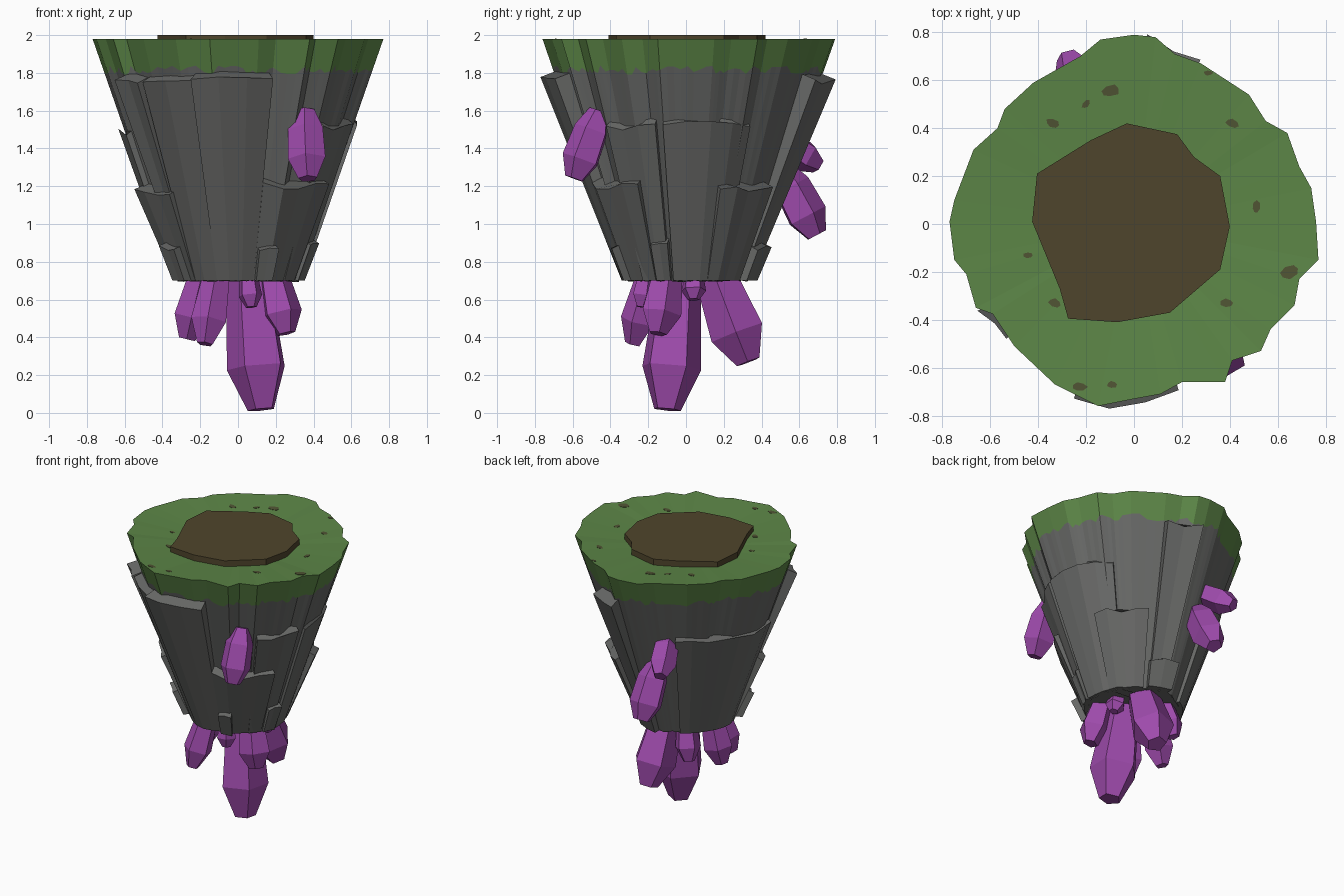
import bpy, bmesh, math, random
from mathutils import Vector

if "Cube" in bpy.data.objects:
    bpy.data.objects.remove(bpy.data.objects["Cube"])
random.seed(4)

def mat(name, c):
    m = bpy.data.materials.new(name)
    m.diffuse_color = (*c, 1)
    m.use_nodes = True
    m.node_tree.nodes["Principled BSDF"].inputs["Base Color"].default_value = m.diffuse_color
    return m

ROCK = mat("grey rock", (0.137, 0.140, 0.135))
GRASS = mat("green grass", (0.108, 0.240, 0.063))
DIRT = mat("brown dirt", (0.078, 0.059, 0.025))
PATCH = mat("bare patch", (0.080, 0.088, 0.034))
CRYSTAL = mat("purple crystal", (0.345, 0.070, 0.415))

def make(name, verts, faces, mats, idx=None):
    me = bpy.data.meshes.new(name)
    me.from_pydata([tuple(v) for v in verts], [], faces)
    for m in mats:
        me.materials.append(m)
    if idx:
        for p, i in zip(me.polygons, idx):
            p.material_index = i
    bm = bmesh.new()
    bm.from_mesh(me)
    bmesh.ops.recalc_face_normals(bm, faces=bm.faces)
    bm.to_mesh(me)
    bm.free()
    ob = bpy.data.objects.new(name, me)
    bpy.context.collection.objects.link(ob)
    return ob

def loft(name, rings, mats, ring_mats=None):
    """Closed skin through rings of equal point count, capped at both ends."""
    n = len(rings[0])
    verts = [v for r in rings for v in r]
    faces, idx = [], []
    for k in range(len(rings) - 1):
        for i in range(n):
            j = (i + 1) % n
            faces.append((k*n + i, k*n + j, (k+1)*n + j, (k+1)*n + i))
            idx.append(ring_mats[k] if ring_mats else 0)
    faces += [tuple(range(n))[::-1], tuple(range((len(rings)-1)*n, len(rings)*n))]
    idx += [idx[0], idx[-1]]
    return make(name, verts, faces, mats, idx)

# Rim outline of the island seen from above
RIM = [(0, .79), (.09, .78), (.17, .71), (.28, .67), (.48, .54), (.55, .43), (.64, .38),
       (.69, .24), (.74, .15), (.76, .01), (.77, -.15), (.69, -.23), (.67, -.34), (.57, -.44),
       (.53, -.53), (.41, -.57), (.38, -.66), (.20, -.66), (.11, -.71), (0, -.73), (-.15, -.76),
       (-.33, -.67), (-.50, -.51), (-.59, -.375), (-.66, -.35), (-.70, -.21), (-.75, -.15),
       (-.77, .01), (-.75, .10), (-.67, .31), (-.57, .40), (-.54, .48), (-.42, .59),
       (-.225, .70), (-.14, .77)]
Z0, Z1 = 0.70, 1.98
DISH = 0.025

def taper(z):
    return 0.42 + 0.58 * (z - Z0) / (Z1 - Z0)

def rim_radius(a):
    """Distance from the axis to the rim in direction a."""
    d = Vector((math.cos(a), math.sin(a)))
    for p, q in zip(RIM, RIM[1:] + RIM[:1]):
        p, q = Vector(p), Vector(q)
        e = q - p
        den = d.x * e.y - d.y * e.x
        if abs(den) < 1e-9:
            continue
        t = (p.x * e.y - p.y * e.x) / den
        s = (p.x * d.y - p.y * d.x) / den
        if t > 0 and -1e-6 <= s <= 1 + 1e-6:
            return t
    return 0.72

# Island body: rock below, ragged grass band, slightly dished grass top
pts = []
for p, q in zip(RIM, RIM[1:] + RIM[:1]):
    for k in range(4):
        pts.append(Vector(p).lerp(Vector(q), k / 4))
ragged = [1.815 + random.uniform(-.025, .025) for _ in pts]
rings = [[(p.x * taper(Z0), p.y * taper(Z0), Z0 + random.uniform(-.006, .006)) for p in pts],
         [(p.x * taper(z), p.y * taper(z), z) for p, z in zip(pts, ragged)],
         [(p.x, p.y, Z1) for p in pts],
         [(p.x * .5, p.y * .5, Z1 - DISH) for p in pts]]
loft("island_body", rings, [ROCK, GRASS], [0, 1, 1])

# Raised dirt plate in the middle of the top
SOIL = [(-.03, .42), (.18, .375), (.25, .28), (.36, .20), (.40, -.01), (.36, -.19), (.15, -.37),
        (-.07, -.41), (-.275, -.395), (-.31, -.27), (-.425, .01), (-.405, .21), (-.18, .35)]
loft("dirt_plate", [[(x, y, z) for x, y in SOIL] for z in (1.94, 2.0)], [DIRT])

# Small bare patches lying on the grass: position, size, direction
for i, (x, y, r, turn) in enumerate([(-.10, .555, .045, .3), (-.20, .50, .022, .9), (-.34, .42, .03, -.3),
                                     (.41, .42, .03, -.4), (.51, .07, .028, 1.5), (.31, .63, .02, 0),
                                     (.65, -.20, .045, .4), (.39, -.33, .03, 0), (-.44, -.13, .022, 0),
                                     (-.33, -.33, .03, -.4), (-.23, -.68, .035, 0), (-.09, -.67, .024, 0)]):
    outline = []
    for k in range(7):
        a = math.tau * k / 7
        rr = r * random.uniform(.75, 1.1)
        u, v = rr * math.cos(a), rr * .6 * math.sin(a)
        outline.append((x + u * math.cos(turn) - v * math.sin(turn),
                        y + u * math.sin(turn) + v * math.cos(turn)))
    def lift(px, py, h):
        s = math.hypot(px, py) / rim_radius(math.atan2(py, px))
        return (px, py, Z1 - DISH * (1 - s) / .5 + h)
    loft(f"bare_patch_{i+1}", [[lift(px, py, h) for px, py in outline] for h in (-.003, .002)], [PATCH])

# Rock slabs hugging the cone: start angle, end angle, bottom, top, thickness at top
SLABS = [(-109, -75, .70, 1.76, .09), (-136, -109, .70, 1.75, .065), (-151, -138, .95, 1.76, .085),
         (192, 226, .70, 1.17, .075), (205, 219, .70, .87, .09), (118, 194, .70, 1.49, .035),
         (-75, -28, .70, 1.20, .06), (-74, -61, .70, .87, .075), (-43, -15, .70, 1.51, .035),
         (-26, -13, .70, .88, .05), (-11, 36, .70, 1.53, .02), (20, 61, .70, 1.18, .065),
         (68, 86, .85, 1.76, .085), (66, 92, .70, .87, .06)]
for i, (a0, a1, zb, zt, th) in enumerate(SLABS):
    n = max(2, round((a1 - a0) / 11))
    cols = [math.radians(a0 + (a1 - a0) * k / n) for k in range(n + 1)]
    jag = [random.uniform(-.02, .02) for _ in cols]
    def ring(z, extra, jagged, rise):
        outer, inner = [], []
        for a, j in zip(cols, jag):
            zz = z + j * jagged
            r = rim_radius(a) * taper(zz)
            outer.append((math.cos(a) * (r + extra), math.sin(a) * (r + extra), zz))
            r = rim_radius(a) * taper(zz + rise) - .03
            inner.append((math.cos(a) * r, math.sin(a) * r, zz + rise))
        return outer + inner[::-1]
    low = min(.025, th) if zt > .9 else th * .8
    loft(f"rock_slab_{i+1}", [ring(zb, low, 0, 0), ring(zt, th, 1, .04)], [ROCK])

# Crystals: blunt five-sided prisms running from base to tip
def crystal(name, base, tip, r, profile, turn):
    base, tip = Vector(base), Vector(tip)
    axis = tip - base
    q = axis.to_track_quat('Z', 'Y')
    rings = [[base + axis * t + q @ Vector((math.cos(turn + math.tau*k/5) * r * s,
                                            math.sin(turn + math.tau*k/5) * r * s, 0))
              for k in range(5)] for t, s in profile]
    loft(name, rings, [CRYSTAL])

HANGING = [(0, .68), (.72, 1), (1, .45)]
for i, (b, t, r) in enumerate([((.05, -.03, .82), (.125, -.10, .018), .165),
                               ((-.17, -.03, .80), (-.27, -.03, .39), .10),
                               ((-.10, -.17, .80), (-.175, -.28, .365), .098),
                               ((.17, -.09, .80), (.255, -.15, .42), .11),
                               ((.05, .12, .82), (.08, .33, .27), .15),
                               ((.05, -.20, .78), (.07, -.235, .56), .065),
                               ((-.10, .15, .80), (-.17, .21, .47), .09),
                               ((.16, .04, .78), (.21, .04, .60), .068)]):
    crystal(f"hanging_crystal_{i+1}", b, t, r, HANGING, .3 + i)

SIDE = [(0, .5), (.28, .92), (.72, 1), (1, .5)]
for i, (b, t, r) in enumerate([((.355, -.46, 1.60), (.37, -.59, 1.24), .105),
                               ((-.12, .50, 1.30), (-.12, .69, .94), .115),
                               ((-.17, .45, 1.48), (-.28, .70, 1.31), .092)]):
    crystal(f"side_crystal_{i+1}", b, t, r, SIDE, .5 + i)
